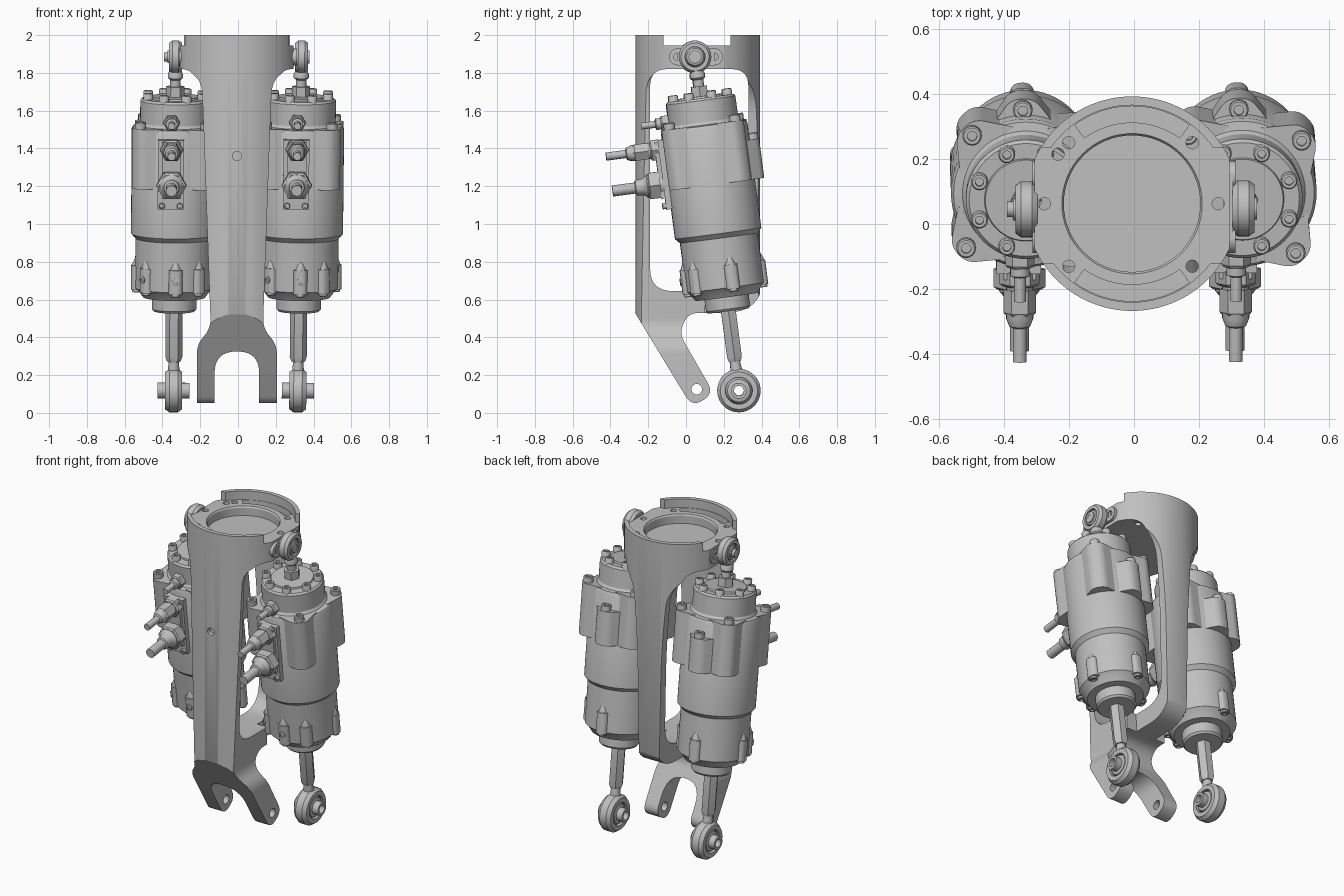
import bpy, bmesh
from math import sin, cos, pi, radians
from mathutils import Matrix, Vector

cube = bpy.data.objects.get("Cube")
if cube:
    bpy.data.objects.remove(cube, do_unlink=True)

metal = bpy.data.materials.new("grey metal")
metal.use_nodes = True
grey = (0.527, 0.527, 0.527, 1)
metal.diffuse_color = grey
metal.node_tree.nodes["Principled BSDF"].inputs["Base Color"].default_value = grey


def finish(name, bm, matrix=Matrix()):
    bmesh.ops.remove_doubles(bm, verts=bm.verts, dist=1e-5)
    bmesh.ops.recalc_face_normals(bm, faces=bm.faces)
    bm.transform(matrix)
    me = bpy.data.meshes.new(name)
    bm.to_mesh(me)
    bm.free()
    me.materials.append(metal)
    me.shade_smooth()
    me.set_sharp_from_angle(angle=radians(32))
    ob = bpy.data.objects.new(name, me)
    bpy.context.scene.collection.objects.link(ob)
    return ob


def lathe(name, profile, matrix=Matrix(), seg=32):
    """Turn (radius, height) points round the z axis of a frame."""
    bm = bmesh.new()
    vs = [bm.verts.new((r, 0, h)) for r, h in profile]
    es = [bm.edges.new(p) for p in zip(vs, vs[1:])]
    bmesh.ops.spin(bm, geom=vs + es, cent=(0, 0, 0), axis=(0, 0, 1),
                   angle=2 * pi, steps=seg, use_duplicate=False)
    return finish(name, bm, matrix)


def rod(name, r, a, b, matrix=Matrix(), seg=32):
    return lathe(name, [(0, a), (r, a), (r, b), (0, b)], matrix, seg)


def prism(name, pts, a, b, axis, matrix=Matrix()):
    """Solid between two copies of a 2D outline, along x, y or z."""
    place = {"x": lambda u, v, t: (t, u, v), "y": lambda u, v, t: (u, t, v),
             "z": lambda u, v, t: (u, v, t)}[axis]
    bm = bmesh.new()
    low, high = [[bm.verts.new(place(u, v, t)) for u, v in pts] for t in (a, b)]
    bm.faces.new(low)
    bm.faces.new(high[::-1])
    for i in range(len(pts)):
        bm.faces.new((low[i - 1], low[i], high[i], high[i - 1]))
    return finish(name, bm, matrix)


def box(name, x, y, z, matrix=Matrix()):
    return prism(name, [(x[0], y[0]), (x[1], y[0]), (x[1], y[1]), (x[0], y[1])], *z, "z", matrix)


def rounded(corners, n=8):
    """Round each (u, v, radius) corner of an outline."""
    out = []
    for i, (u, v, r) in enumerate(corners):
        p = Vector((u, v))
        if not r:
            out.append(p)
            continue
        a = p + (Vector(corners[i - 1][:2]) - p).normalized() * r
        b = p + (Vector(corners[(i + 1) % len(corners)][:2]) - p).normalized() * r
        for k in range(n + 1):
            t = k / n
            out.append(a * (1 - t) ** 2 + p * 2 * t * (1 - t) + b * t * t)
    return out


def carve(ob, tool, mode="DIFFERENCE"):
    mod = ob.modifiers.new("cut", "BOOLEAN")
    mod.operation, mod.solver, mod.object = mode, "EXACT", tool
    bpy.context.view_layer.update()
    me = bpy.data.meshes.new_from_object(ob.evaluated_get(bpy.context.evaluated_depsgraph_get()))
    ob.modifiers.clear()
    if me.polygons:
        ob.data = me
    bpy.data.objects.remove(tool, do_unlink=True)


def at(x, y, z):
    return Matrix.Translation((x, y, z))


along_x = Matrix.Rotation(pi / 2, 4, "Y")
to_front = Matrix.Rotation(pi / 2, 4, "X")
CY = 0.0625                      # centre of the collar in y

# Yoke: side outline trimmed by the front outline and the collar cylinder
yoke = prism("yoke", rounded([
    (-.3, 2, 0), (-.3, .58, 0), (-.27, .53, .025), (.032, .032, .064), (.148, .102, .064),
    (-.035, .42, .05), (.01, .53, .06), (.41, .53, .2), (.41, 2, 0)]), -.4, .4, "x")
carve(yoke, prism("window", rounded([
    (-.19, 1.82, .09), (-.19, .645, .12), (.33, .645, .15), (.33, 1.82, .09)]), -.5, .5, "x"))
half = rounded([(.3, 2.1, 0), (.3, 1.82, 0), (.187, 1.79, .1), (.172, 1.4, 0), (.138, .45, .05),
                (.212, .36, .05), (.212, .02, 0), (.118, .02, 0), (.118, .325, .115), (0, .325, 0)])
outline = half + [Vector((-p.x, p.y)) for p in reversed(half[:-1])]
carve(yoke, prism("front_trim", outline, -.6, .6, "y"), "INTERSECT")
carve(yoke, rod("collar_trim", .33, -.2, 2.2, at(0, CY, 0), 96), "INTERSECT")
for s in (1, -1):
    # narrow rear strut, flared into the collar
    side = rounded([(.07, .45, 0), (.5, .45, 0), (.5, 1.812, 0), (.27, 1.812, .02),
                    (.12, 1.7, .12), (.085, 1.3, .2)])
    carve(yoke, prism("strut_trim", [(s * p.x, p.y) for p in side], .1, .6, "y"))
    # kidney pockets in the top face
    arc = [radians(s * 90 + d) for d in range(-36, 37, 6)]
    kidney = [(.3 * cos(a), .3 * sin(a)) for a in arc] + [(.25 * cos(a), .25 * sin(a)) for a in reversed(arc)]
    carve(yoke, prism("pocket", kidney, 1.905, 1.96, "z", at(0, CY, 0)))
# stepped rim, bore and holes
carve(yoke, rod("rim_cut", .303, 1.944, 2.2, at(0, CY, 0), 96))
carve(yoke, box("notch", (-.5, .5), (-.12, .235), (1.944, 2.2)))
carve(yoke, lathe("bore", [(0, 1.885), (.21, 1.885), (.21, 1.935), (.22, 1.95), (.22, 2.2), (0, 2.2)], at(0, CY, 0), 64))
for x, y in [(-.195, .25), (.185, .25), (-.195, -.13), (.185, -.13), (-.27, CY), (.265, CY), (-.228, .215)]:
    carve(yoke, rod("bolt_hole", .019, 1.7, 2.1, at(x, y, 0), 16))
carve(yoke, rod("pin_hole", .028, -.5, .5, at(0, .057, .125) @ along_x, 24))
carve(yoke, rod("face_hole", .024, .24, .5, at(0, 0, 1.36) @ to_front, 24))
yoke.data.shade_smooth()
yoke.data.set_sharp_from_angle(angle=radians(32))
yoke.location.x = -.006


def screw(name, r, h, matrix):
    lathe(name, [(0, -h), (r, -h), (r, h * .8), (r * .85, h), (r * .5, h), (r * .5, h * .4), (0, h * .4)], matrix, 16)


def lug(name, r, tip, base, h, matrix):
    """Rounded pad that blends into the housing wall."""
    pts = [(r - .1, -base, 0), (r, -tip, tip * .9), (r, tip, tip * .9), (r - .1, base, 0)]
    prism(name, rounded(pts), *h, "z", matrix)


def rod_end(name, r, w, hub_r, hub_w, hole, matrix):
    """Spherical bearing eye turned about the x axis."""
    ring = [(r * .62, -w), (r * .86, -w), (r, -w * .5), (r, w * .5), (r * .86, w), (r * .62, w), (r * .62, -w)]
    lathe(name + "_eye", ring, matrix @ along_x, 40)
    ball = [(hole, -hub_w), (hub_r, -hub_w), (hub_r, -w), (r * .52, -w * .9), (r * .63, -w * .4),
            (r * .63, w * .4), (r * .52, w * .9), (hub_r, w), (hub_r, hub_w), (hole, hub_w), (hole, -hub_w)]
    lathe(name + "_ball", ball, matrix @ along_x, 32)


def actuator(side, bottom, top):
    # frame with z up the cylinder axis and its origin at the lower eye
    bottom, top = Vector(bottom), Vector(top)
    length = (top - bottom).length
    az = (top - bottom).normalized()
    ay = az.cross(Vector((1, 0, 0))).normalized()
    ax = ay.cross(az)
    F = Matrix.Translation(bottom) @ Matrix((ax, ay, az)).transposed().to_4x4()

    def around(deg, r, h):
        return F @ Matrix.Rotation(radians(deg), 4, "Z") @ at(r, 0, h)

    # main body with stepped housing
    lathe(side + "_cylinder_body", [
        (0, .425), (.108, .425), (.118, .437), (.118, .5), (.165, .5), (.19, .535), (.207, .55),
        (.207, .815), (.23, .84), (.23, 1.4), (.222, 1.415), (.195, 1.42), (.185, 1.435),
        (.185, 1.55), (.175, 1.562), (.128, 1.562), (.125, 1.572), (.05, 1.572), (0, 1.572)], F, 64)
    for k in range(8):
        screw(side + "_cap_screw", .026, .032, around(22.5 + 45 * k, .155, 1.562))
    # clamp lugs on the housing, with their screws
    for deg, h0, h1 in [(42, 1.1, 1.42), (132, 1.1, 1.42), (222, 1.1, 1.42), (312, 1.1, 1.42), (92, 1.1, 1.31)]:
        lug(side + "_upper_lug", .28, .036, .11, (h0, h1), around(deg, 0, 0))
        screw(side + "_lug_screw", .03, .025, around(deg, .247, h1 + .01))
    for deg in (12, 92, 180, 222, 272, 310):
        lug(side + "_lower_lug", .228, .032, .05, (.54, .67), around(deg, 0, 0))
        lathe(side + "_lug_scoop", [(0, .65), (.03, .65), (.03, .67), (.014, .71), (0, .71)], around(deg, .194, 0), 20)
        screw(side + "_lower_screw", .022, .014, around(deg, .2, .54) @ Matrix.Rotation(pi, 4, "X"))
    for deg in (222, 272):
        screw(side + "_side_screw", .02, .01, around(deg, .224, .61) @ along_x)

    # lower piston rod and bearing
    lathe(side + "_rod_neck", [(0, .08), (.034, .08), (.026, .16), (.026, .5), (0, .5)], F, 24)
    lathe(side + "_piston_rod", [(0, .155), (.036, .155), (.045, .18), (.045, .43), (0, .43)], F, 6)
    rod_end(side + "_lower", .115, .045, .042, .085, .026, F)

    # upper stud and bearing
    rod(side + "_lock_nut", .048, 1.565, 1.625, F, 6)
    lathe(side + "_upper_stud", [(0, 1.56), (.028, 1.56), (.028, 1.66), (.04, 1.67), (.04, 1.69), (.03, length - .07), (0, length - .07)], F, 24)
    rod_end(side + "_upper", .086, .034, .034, .042, .018, F @ at(0, 0, length))

    # front manifold with fittings
    x = -.018
    box(side + "_manifold", (x - .072, x + .065), (-.255, -.1), (1.0, 1.37), F)
    box(side + "_manifold_step", (x - .05, x + .05), (-.275, -.2), (1.06, 1.36), F)
    for dx in (-.05, .045):
        screw(side + "_manifold_screw", .016, .012, F @ at(x + dx, -.262, 1.02) @ to_front)

    def fitting(name, h, hexes, tube):
        M = F @ at(x, 0, h) @ to_front
        for r, a, b in hexes:
            lathe(f"{side}_{name}_nut", [(0, a), (r, a), (r, b - .008), (r * .85, b), (0, b)], M, 6)
        lathe(f"{side}_{name}_tube", tube, M, 24)

    fitting("upper_port", 1.32, [(.062, .25, .3), (.05, .31, .39)],
            [(0, .2), (.042, .2), (.042, .4), (.032, .425), (.021, .43), (.021, .535), (0, .535)])
    fitting("lower_port", 1.135, [(.08, .27, .335)],
            [(0, .2), (.062, .2), (.062, .34), (.045, .36), (.04, .4), (.029, .405), (.029, .525), (0, .525)])
    fitting("bleed_port", 1.455, [(.045, .16, .225)],
            [(0, .15), (.03, .15), (.03, .25), (.018, .255), (.018, .33), (0, .33)])


for side, low, high in [("left", (.317, .28, .118), (.336, .048, 1.885)),
                        ("right", (-.341, .28, .118), (-.331, .045, 1.885))]:
    actuator(side, low, high)
    s = 1 if low[0] > 0 else -1
    # pivot pin and its two bolt bosses on the collar flat
    rod(side + "_pivot_pin", .024, -.06, .04, Matrix.Translation(high) @ along_x, 24)
    box(side + "_pivot_pad", (-.008, .008), (-.1, .1), (-.045, .045), at(s * .297, .052, 1.885))
    for y in (-.045, .15):
        lathe(side + "_pivot_boss", [(.02, -.015), (.045, -.015), (.045, .015), (.02, .015), (.02, -.015)],
              at(s * .297, y, 1.885) @ along_x, 24)
